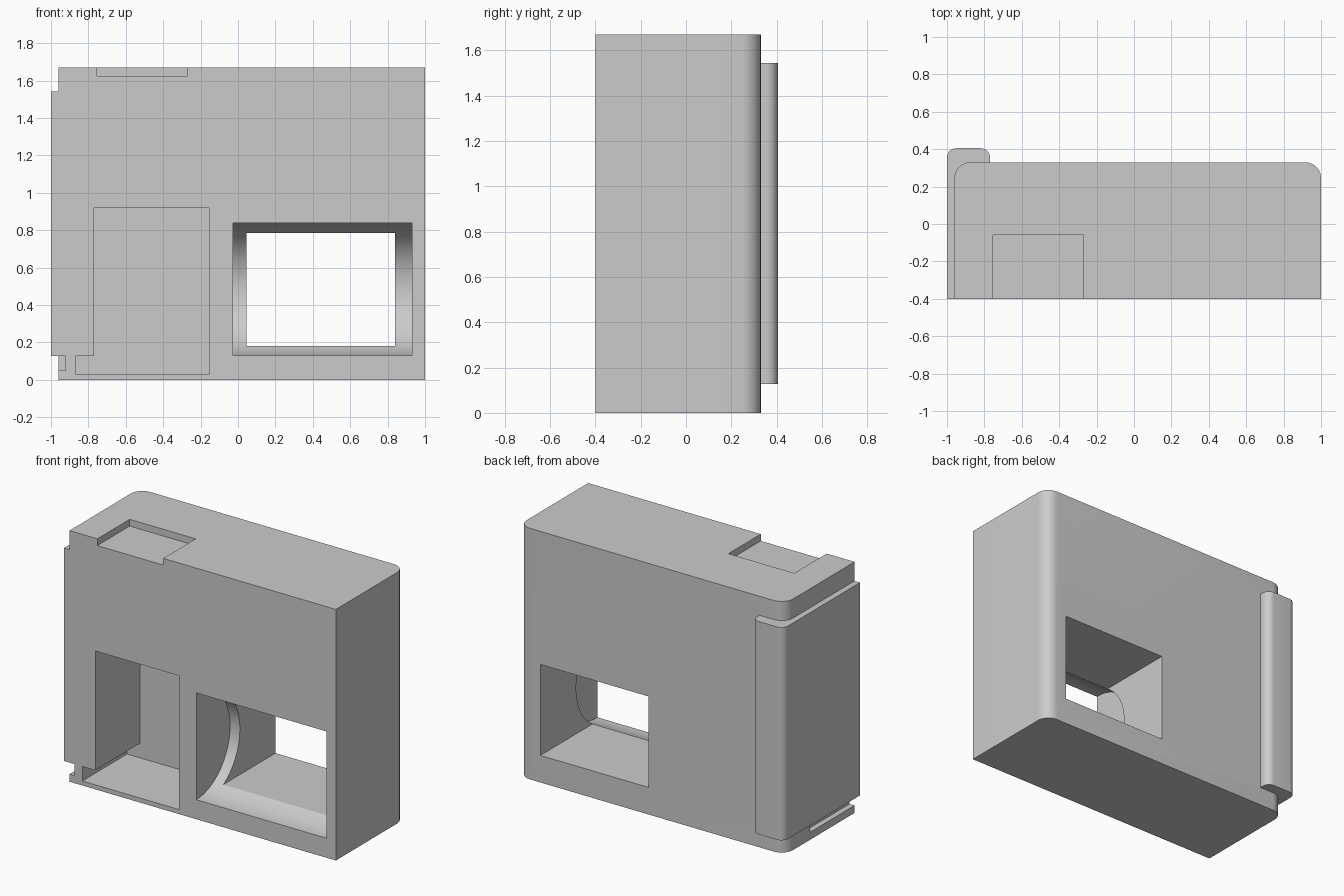
import bpy, bmesh, math
from mathutils import Matrix, Vector

cube = bpy.data.objects.get("Cube")
if cube:
    bpy.data.objects.remove(cube, do_unlink=True)

grey = bpy.data.materials.new("matte grey")
grey.use_nodes = True
colour = (0.6, 0.6, 0.6, 1)
grey.diffuse_color = colour
grey.node_tree.nodes["Principled BSDF"].inputs["Base Color"].default_value = colour

FRONT, BACK = -0.4, 0.33


def finish(name, bm):
    bmesh.ops.recalc_face_normals(bm, faces=bm.faces)
    mesh = bpy.data.meshes.new(name)
    bm.to_mesh(mesh)
    bm.free()
    mesh.materials.append(grey)
    obj = bpy.data.objects.new(name, mesh)
    bpy.context.collection.objects.link(obj)
    return obj


def box(name, x, y, z, back_radius=0):
    """Box from ranges, with optional rounded upright edges at the back."""
    bm = bmesh.new()
    size = Vector((x[1] - x[0], y[1] - y[0], z[1] - z[0]))
    centre = Vector((sum(x), sum(y), sum(z))) / 2
    place = Matrix.Translation(centre) @ Matrix.Diagonal(size).to_4x4()
    bmesh.ops.create_cube(bm, size=1, matrix=place)
    if back_radius:
        edges = [e for e in bm.edges if all(v.co.y > centre.y for v in e.verts)
                 and abs(e.verts[0].co.z - e.verts[1].co.z) > 0.01]
        bmesh.ops.bevel(bm, geom=edges, offset=back_radius, segments=10, profile=0.5, affect='EDGES')
    return finish(name, bm)


def drum(name, x, y, z, radius):
    """Cylinder lying along x."""
    bm = bmesh.new()
    place = Matrix.Translation((sum(x) / 2, y, z)) @ Matrix.Rotation(math.pi / 2, 4, 'Y')
    bmesh.ops.create_cone(bm, cap_ends=True, segments=96, radius1=radius, radius2=radius,
                          depth=x[1] - x[0], matrix=place)
    return finish(name, bm)


def combine(target, tool, operation):
    mod = target.modifiers.new(tool.name, 'BOOLEAN')
    mod.operation = operation
    mod.solver = 'EXACT'
    mod.object = tool
    bpy.context.view_layer.objects.active = target
    bpy.ops.object.modifier_apply(modifier=mod.name)
    bpy.data.objects.remove(tool, do_unlink=True)


# Main block and the raised cover wrapped round one back corner
body = box("housing", (-0.96, 1), (FRONT, BACK), (0, 1.67), 0.085)
combine(body, box("corner_cover", (-1, -0.77), (FRONT, 0.405), (0.127, 1.543), 0.05), 'UNION')

# Openings: top recess, front pocket with its foot, side slot, window
open_front = FRONT - 0.2
cutters = [
    box("top_recess", (-0.755, -0.27), (open_front, -0.06), (1.625, 1.8)),
    box("front_pocket", (-0.77, -0.155), (open_front, 0.07), (0.03, 0.92)),
    box("pocket_foot", (-0.865, -0.7), (open_front, 0.07), (0.03, 0.127)),
    box("side_slot", (-1.2, -0.923), (open_front, 0.07), (0.05, 0.127)),
    box("window_hole", (0.045, 0.84), (open_front, 0.6), (0.18, 0.785)),
    drum("window_hollow", (-0.027, 0.93), FRONT, 0.485, 0.355),
]
for cutter in cutters:
    combine(body, cutter, 'DIFFERENCE')

# Smooth the rounded surfaces, keep corners crisp
bpy.ops.object.select_all(action='DESELECT')
body.select_set(True)
bpy.context.view_layer.objects.active = body
bpy.ops.object.shade_smooth_by_angle(angle=math.radians(30))
